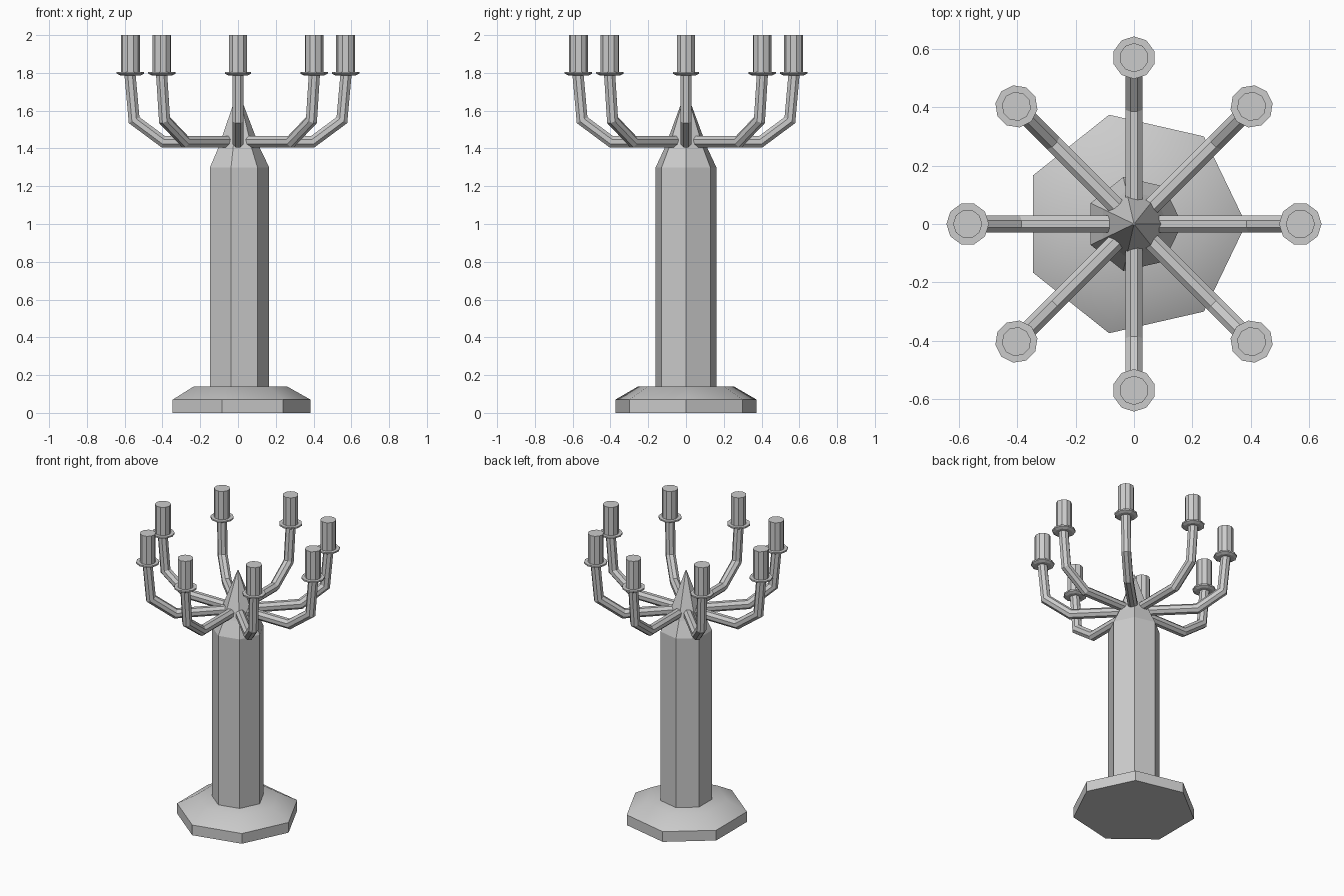
import bpy, bmesh
from math import cos, sin, pi, atan2
from mathutils import Matrix, Vector

if "Cube" in bpy.data.objects:
    bpy.data.objects.remove(bpy.data.objects["Cube"])


def make_object(name, bm, smooth=None):
    bmesh.ops.recalc_face_normals(bm, faces=bm.faces)
    mesh = bpy.data.meshes.new(name)
    bm.to_mesh(mesh)
    bm.free()
    ob = bpy.data.objects.new(name, mesh)
    bpy.context.collection.objects.link(ob)
    if smooth is not None:
        bpy.ops.object.select_all(action='DESELECT')
        ob.select_set(True)
        bpy.context.view_layer.objects.active = ob
        bpy.ops.object.shade_smooth_by_angle(angle=smooth)
    return ob


def skin(bm, rings):
    """Bridge a list of point rings and cap both ends."""
    vs = [[bm.verts.new(p) for p in ring] for ring in rings]
    n = len(vs[0])
    for a, b in zip(vs, vs[1:]):
        for i in range(n):
            j = (i + 1) % n
            bm.faces.new((a[i], a[j], b[j], b[i]))
    bm.faces.new(vs[0][::-1])
    bm.faces.new(vs[-1])


def turned(bm, profile, sides, cx=0.0):
    skin(bm, [[(cx + r * cos(2 * pi * i / sides), r * sin(2 * pi * i / sides), z)
               for i in range(sides)] for r, z in profile])


def tube(bm, path, radius, sides=8):
    """Mitred tube along a path in the xz plane."""
    pts = [Vector((x, 0, z)) for x, z in path]
    dirs = [(b - a).normalized() for a, b in zip(pts, pts[1:])]
    rings = []
    for k, p in enumerate(pts):
        d0, d1 = dirs[max(k - 1, 0)], dirs[min(k, len(dirs) - 1)]
        t = (d0 + d1).normalized()
        normal = Vector((-t.z, 0, t.x)) / t.dot(d0)
        rings.append([p + radius * (cos(2 * pi * (i + .5) / sides) * normal
                                    + sin(2 * pi * (i + .5) / sides) * Vector((0, 1, 0)))
                      for i in range(sides)])
    skin(bm, rings)


# Seven-sided foot
bm = bmesh.new()
turned(bm, [(0.384, 0), (0.384, 0.07), (0.26, 0.14)], 7)
make_object("base", bm, 0.85)

# Seven-sided shaft with pointed top
bm = bmesh.new()
turned(bm, [(0.165, 0.135), (0.165, 1.30), (0.117, 1.40), (0.003, 1.70)], 7)
make_object("shaft", bm)

# Eight radiating arms, each with a drip pan and candle
ARM = [(0.05, 1.435), (0.395, 1.435), (0.55, 1.55), (0.572, 1.795)]
for k in range(8):
    turn = Matrix.Rotation(k * pi / 4, 4, 'Z')
    for name, build in (
        ("arm", lambda b: tube(b, ARM, 0.032)),
        ("drip_pan", lambda b: turned(b, [(0.055, 1.787), (0.073, 1.796), (0.073, 1.806)], 10, 0.57)),
        ("candle", lambda b: turned(b, [(0.05, 1.80), (0.05, 2.0)], 10, 0.57)),
    ):
        bm = bmesh.new()
        build(bm)
        bm.transform(turn)
        make_object(f"{name}_{k + 1}", bm)
